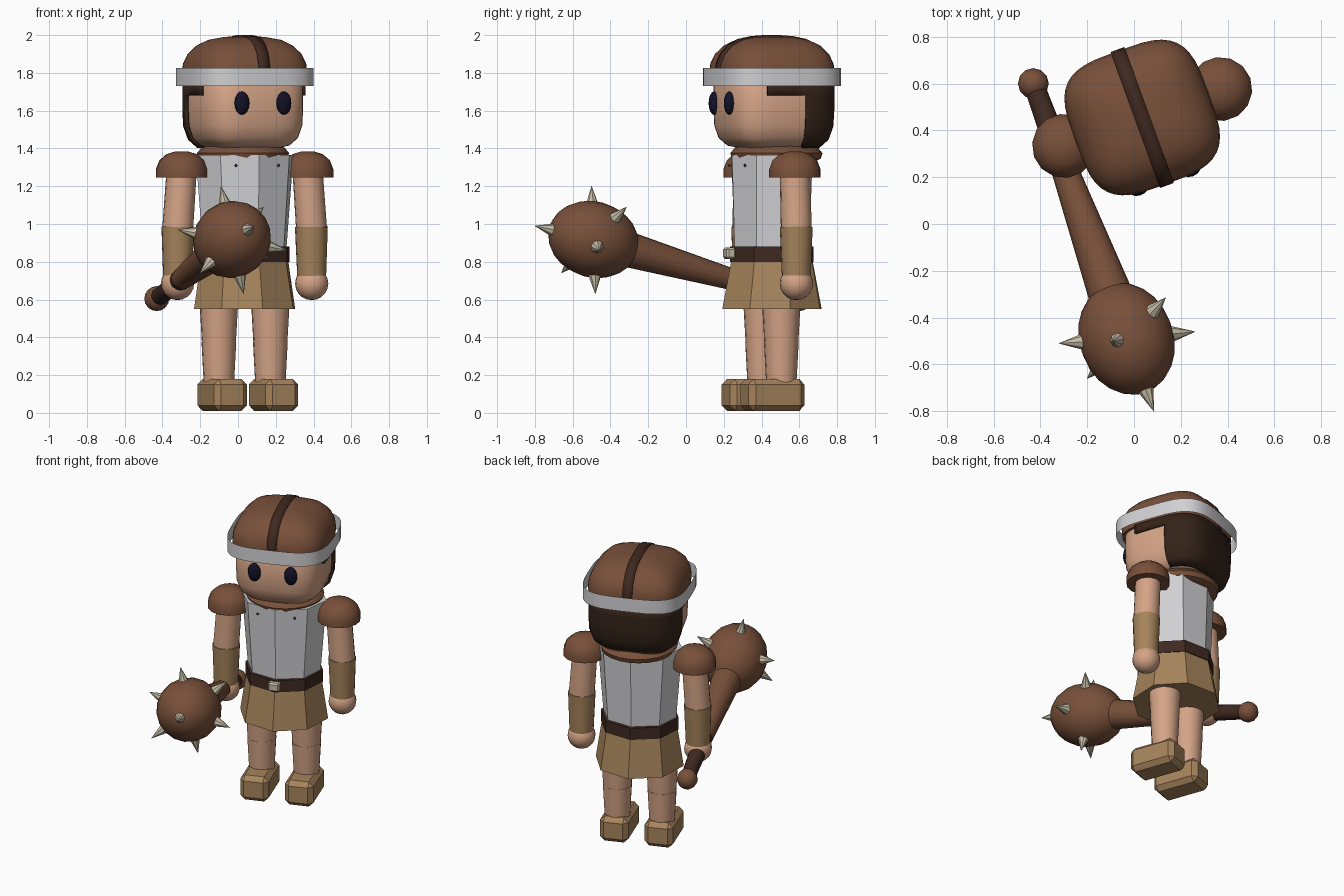
import bpy, bmesh, math
from mathutils import Matrix, Vector

if "Cube" in bpy.data.objects:
    bpy.data.objects.remove(bpy.data.objects["Cube"])

# the figure is turned 20 degrees and stands behind the centre
BODY = Matrix.Translation((0.035, 0.455, 0)) @ Matrix.Rotation(math.radians(20), 4, 'Z')
WORLD = Matrix.Identity(4)


def material(name, rgb):
    m = bpy.data.materials.new(name)
    m.diffuse_color = (*rgb, 1)
    m.use_nodes = True
    m.node_tree.nodes["Principled BSDF"].inputs["Base Color"].default_value = m.diffuse_color
    return m


SKIN = material("skin", (0.66, 0.37, 0.24))
LEATHER = material("brown_leather", (0.19, 0.08, 0.042))
DARK = material("dark_leather", (0.05, 0.022, 0.014))
HAIR = material("hair_brown", (0.035, 0.017, 0.010))
TAN = material("tan_cloth", (0.38, 0.23, 0.105))
METAL = material("pale_metal", (0.64, 0.64, 0.66))
BONE = material("bone", (0.56, 0.51, 0.38))
NAVY = material("navy_eye", (0.006, 0.006, 0.020))


def finish(bm, name, mat, frame=BODY, smooth=40, recalc=True):
    """Turn a bmesh into an object; smooth = 0 keeps flat faces."""
    if recalc:
        bmesh.ops.recalc_face_normals(bm, faces=bm.faces)
    bm.transform(frame)
    me = bpy.data.meshes.new(name)
    bm.to_mesh(me)
    bm.free()
    me.materials.append(mat)
    ob = bpy.data.objects.new(name, me)
    bpy.context.collection.objects.link(ob)
    if smooth:
        bpy.ops.object.select_all(action='DESELECT')
        ob.select_set(True)
        bpy.context.view_layer.objects.active = ob
        bpy.ops.object.shade_smooth_by_angle(angle=math.radians(smooth))
    return ob


def loft(rings, sides, power=2, cx=0, cy=0, caps=True):
    """Stack of (rx, ry, z) super-ellipse rings."""
    bm = bmesh.new()
    loops = []
    for rx, ry, z in rings:
        loop = []
        for i in range(sides):
            a = 2 * math.pi * i / sides
            c, s = math.cos(a), math.sin(a)
            x = math.copysign(abs(c) ** (2 / power), c)
            y = math.copysign(abs(s) ** (2 / power), s)
            loop.append(bm.verts.new((cx + rx * x, cy + ry * y, z)))
        loops.append(loop)
    for lo, hi in zip(loops, loops[1:]):
        for i in range(sides):
            j = (i + 1) % sides
            bm.faces.new((lo[i], lo[j], hi[j], hi[i]))
    if caps:
        bm.faces.new(loops[0][::-1])
        bm.faces.new(loops[-1])
    return bm


def tube(name, a, b, r1, r2, mat, sides=16, frame=BODY, smooth=40):
    a, b = Vector(a), Vector(b)
    rot = (b - a).to_track_quat('Z', 'Y').to_matrix().to_4x4()
    bm = bmesh.new()
    bmesh.ops.create_cone(bm, cap_ends=True, segments=sides, radius1=r1, radius2=r2,
                          depth=(b - a).length,
                          matrix=Matrix.Translation((a + b) / 2) @ rot)
    return finish(bm, name, mat, frame, smooth)


def ball(name, c, r, mat, frame=BODY, u=16, v=10, axis=None, smooth=50):
    rot = Vector(axis).to_track_quat('Z', 'Y').to_matrix().to_4x4() if axis else WORLD
    bm = bmesh.new()
    bmesh.ops.create_uvsphere(bm, u_segments=u, v_segments=v, radius=1,
                              matrix=Matrix.Translation(c) @ rot @ Matrix.Diagonal((*r, 1)))
    return finish(bm, name, mat, frame, smooth)


def box(name, c, size, mat, bevel):
    bm = bmesh.new()
    bmesh.ops.create_cube(bm, size=1, matrix=Matrix.Translation(c) @ Matrix.Diagonal((*size, 1)))
    bmesh.ops.bevel(bm, geom=bm.edges[:], offset=bevel, segments=1, affect='EDGES', profile=0.5)
    return finish(bm, name, mat, smooth=0)


def square(profile):
    return [(r, r, z) for r, z in profile]


# torso, belt, skirt and collar
finish(loft([(0.235, 0.21, 0.86), (0.275, 0.225, 1.365)], 8), "breastplate", METAL, smooth=0)
finish(loft([(0.252, 0.235, 0.80), (0.252, 0.235, 0.88)], 8), "belt", DARK, smooth=0)
finish(loft([(0.285, 0.28, 0.55), (0.245, 0.228, 0.81)], 8), "skirt", TAN, smooth=0)
box("buckle", (0, -0.24, 0.845), (0.075, 0.05, 0.06), BONE, 0.01)
finish(loft(square([(0.20, 1.33), (0.235, 1.345), (0.245, 1.375), (0.22, 1.405), (0.15, 1.43)]),
            24, cy=0.025), "collar", LEATHER)

# limbs, mirrored left and right
for side, s in (("right", -1), ("left", 1)):
    leg = 0.145 * s
    tube(side + "_thigh", (leg, 0, 0.37), (leg, 0, 0.58), 0.09, 0.102, SKIN)
    tube(side + "_shin", (leg, 0, 0.15), (leg, 0, 0.375), 0.08, 0.092, SKIN)
    box(side + "_shoe", (leg, -0.05, 0.095), (0.185, 0.315, 0.17), TAN, 0.03)
    tube(side + "_upper_arm", (0.378 * s, 0, 0.96), (0.355 * s, 0, 1.28), 0.082, 0.08, SKIN)
    tube(side + "_bracer", (0.378 * s, 0, 0.71), (0.376 * s, 0, 0.985), 0.076, 0.087, TAN)
    ball(side + "_hand", (0.378 * s, 0, 0.685), (0.088, 0.088, 0.088), SKIN)
    pad = [(0.137, 1.245), (0.137, 1.29), (0.118, 1.338), (0.08, 1.37), (0.03, 1.385)]
    finish(loft(square(pad), 14, cx=0.355 * s), side + "_shoulder_pad", LEATHER)
    ball(side + "_eye", (0.118 * s, -0.283, 1.64), (0.042, 0.027, 0.062), NAVY, u=12, v=8)
    ball(side + "_chest_rivet", (0.12 * s, -0.196, 1.31), (0.008, 0.008, 0.008), DARK, u=8, v=4)

# head
HEAD = [(0.15, 1.40), (0.215, 1.415), (0.257, 1.455), (0.278, 1.52), (0.282, 1.60),
        (0.282, 1.74), (0.26, 1.78)]
finish(loft(square(HEAD), 40, 3.5), "head", SKIN, smooth=60)

# hair: back shell of the head with a strip running forward over the ears
bm = loft(square([(r + 0.004, z) for r, z in HEAD[1:6]]), 40, 3.5, caps=False)
bmesh.ops.recalc_face_normals(bm, faces=bm.faces)
for co, no in (((0, 0.085, 0), (0, 1, 0)), ((0, -0.13, 0), (0, 1, 0)), ((0, 0, 1.68), (0, 0, 1))):
    bmesh.ops.bisect_plane(bm, geom=bm.verts[:] + bm.edges[:] + bm.faces[:],
                           plane_co=co, plane_no=no)
bald = []
for f in bm.faces:
    c = f.calc_center_median()
    if not (c.y > 0.085 or (c.z > 1.68 and c.y > -0.13)):
        bald.append(f)
bmesh.ops.delete(bm, geom=bald, context='FACES')
hair = finish(bm, "hair", HAIR, smooth=60, recalc=False)
shell = hair.modifiers.new("thickness", 'SOLIDIFY')
shell.thickness = 0.016
shell.offset = 1

# helmet dome, open metal band and crest strap
DOME = [(0.298, 1.73), (0.303, 1.80), (0.297, 1.85), (0.275, 1.90), (0.232, 1.945),
        (0.175, 1.975), (0.10, 1.99), (0.03, 1.995)]
finish(loft(square(DOME), 40, 3.5), "helmet_dome", LEATHER, smooth=60)
finish(loft(square([(0.332, 1.73), (0.332, 1.825)]), 40, 3.5, caps=False),
       "helmet_band", METAL, smooth=60)
arc = [(-r - 0.006, z + 0.005) for r, z in DOME] + [(r + 0.006, z + 0.005) for r, z in DOME[::-1]]
bm = bmesh.new()
rows = [[bm.verts.new((x, y, z)) for x in (-0.031, 0.031)] for y, z in arc]
for p, q in zip(rows, rows[1:]):
    bm.faces.new((p[0], p[1], q[1], q[0]))
strap = finish(bm, "helmet_strap", DARK, smooth=60, recalc=False)
shell = strap.modifiers.new("thickness", 'SOLIDIFY')
shell.thickness = 0.012
shell.offset = -1

# club: pommel, grip, tapered shaft and heavy head
BUTT, TOP = Vector((-0.43, 0.60, 0.605)), Vector((-0.032, -0.49, 0.918))
axis = TOP - BUTT
ball("club_pommel", BUTT, (0.066, 0.066, 0.066), LEATHER, WORLD, 12, 8)
tube("club_grip", BUTT, BUTT + axis * 0.34, 0.045, 0.056, DARK, 14, WORLD)
tube("club_shaft", BUTT + axis * 0.34, TOP, 0.058, 0.107, LEATHER, 16, WORLD)
ball("club_head", TOP, (0.202, 0.202, 0.247), LEATHER, WORLD, 18, 12, axis)

# spikes around the club head
TIPS = [(-0.09, -0.50, 1.20), (-0.32, -0.51, 0.97), (-0.20, -0.66, 0.74), (0.03, -0.48, 0.63),
        (0.26, -0.46, 0.86), (0.135, -0.315, 1.09), (0.085, -0.80, 0.99)]
for i, tip in enumerate(TIPS):
    tip = Vector(tip)
    base = tip + (TOP - tip).normalized() * 0.13
    tube("club_spike_%d" % (i + 1), base, tip, 0.044, 0.001, BONE, 8, WORLD, 0)
